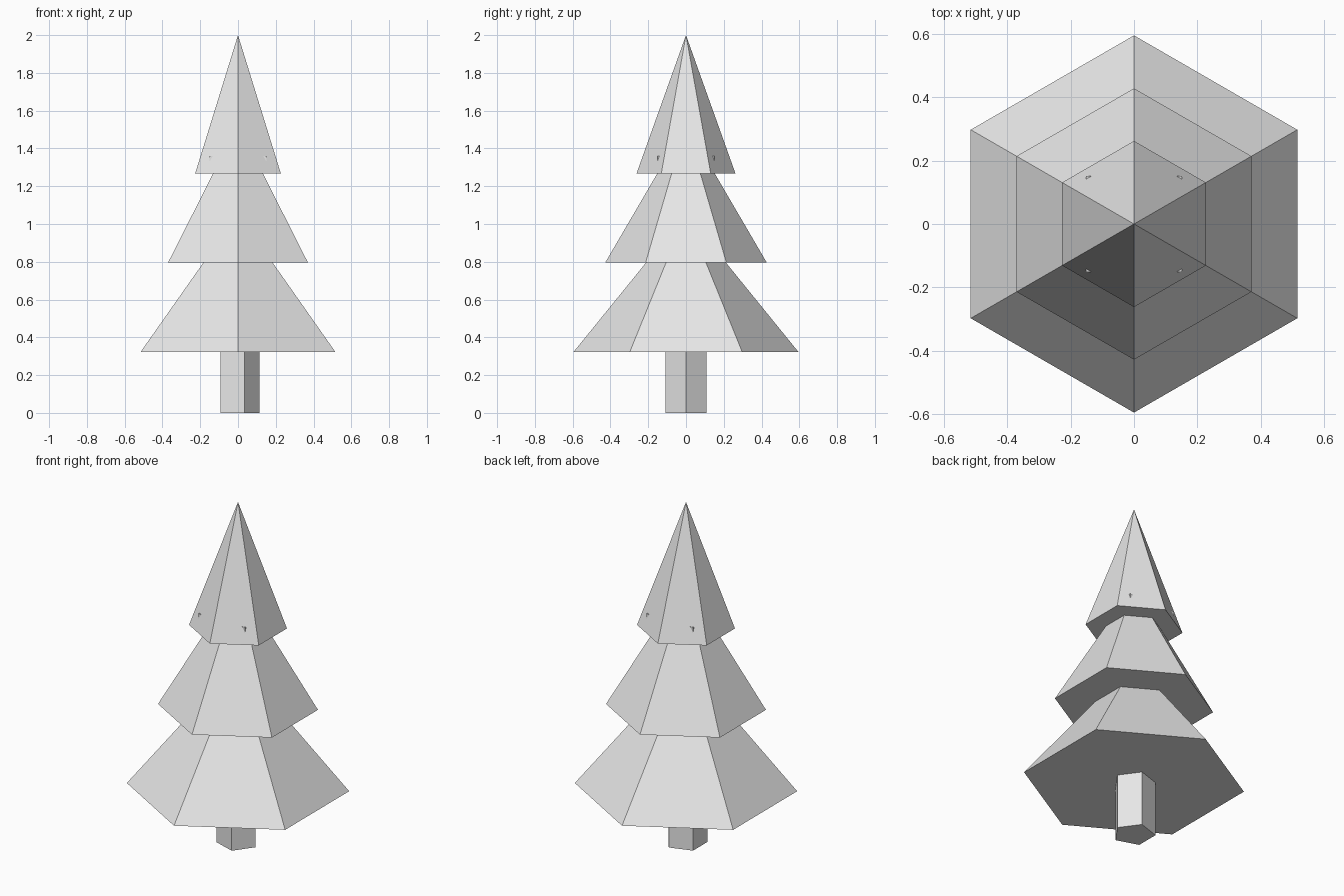
import bpy, bmesh, math

if "Cube" in bpy.data.objects:
    bpy.data.objects.remove(bpy.data.objects["Cube"])

grey = bpy.data.materials.new("light_grey")
grey.diffuse_color = (0.8, 0.8, 0.8, 1.0)
grey.use_nodes = True
grey.node_tree.nodes["Principled BSDF"].inputs["Base Color"].default_value = grey.diffuse_color


def solid(name, sides, radius, z0, z1, start, pointed=False):
    """Flat-shaded prism, or a pyramid when pointed; first corner at angle start."""
    bm = bmesh.new()
    ring = [(radius * math.cos(start + 2 * math.pi * i / sides),
             radius * math.sin(start + 2 * math.pi * i / sides)) for i in range(sides)]
    low = [bm.verts.new((x, y, z0)) for x, y in ring]
    bm.faces.new(low[::-1])
    if pointed:
        apex = bm.verts.new((0, 0, z1))
        for i in range(sides):
            bm.faces.new((low[i], low[(i + 1) % sides], apex))
    else:
        high = [bm.verts.new((x, y, z1)) for x, y in ring]
        bm.faces.new(high)
        for i in range(sides):
            j = (i + 1) % sides
            bm.faces.new((low[i], low[j], high[j], high[i]))
    mesh = bpy.data.meshes.new(name)
    bm.to_mesh(mesh)
    bm.free()
    mesh.materials.append(grey)
    obj = bpy.data.objects.new(name, mesh)
    bpy.context.collection.objects.link(obj)
    return obj


# Five-sided trunk with one corner towards +x
solid("trunk", 5, 0.115, 0.0, 0.33, 0.0)

# Three hexagonal foliage cones with corners on the y axis
tiers = [("lower_foliage", 0.595, 0.323),
         ("middle_foliage", 0.428, 0.795),
         ("upper_foliage", 0.262, 1.267)]
for name, radius, base in tiers:
    solid(name, 6, radius, base, base + 0.733, math.pi / 2, pointed=True)

# Square block inside the upper foliage; only its top corners poke out
solid("inner_block", 4, 0.152 * math.sqrt(2), 1.275, 1.36, math.pi / 4)
